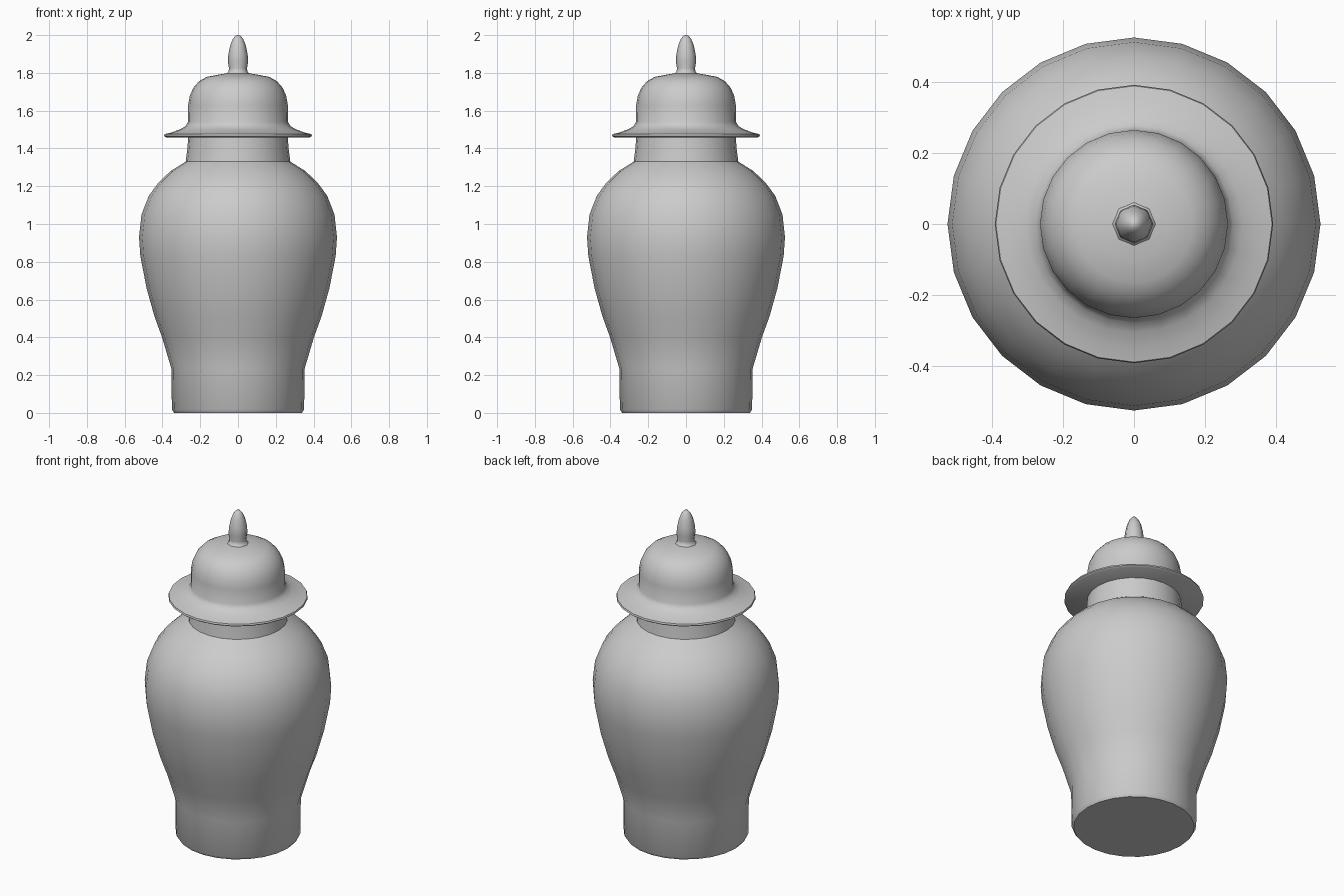
import bpy, bmesh, math

if "Cube" in bpy.data.objects:
    bpy.data.objects.remove(bpy.data.objects["Cube"])


def lathe(name, profile, sides, sharp_angle):
    """Revolve an (r, z) profile, listed bottom to top, around the z axis."""
    bm = bmesh.new()
    rings = []
    for r, z in profile:
        if r == 0:
            rings.append([bm.verts.new((0, 0, z))] * sides)
        else:
            rings.append([bm.verts.new((r * math.cos(2 * math.pi * i / sides),
                                        r * math.sin(2 * math.pi * i / sides), z))
                          for i in range(sides)])
    for low, high in zip(rings, rings[1:]):
        for i in range(sides):
            j = (i + 1) % sides
            corners = list(dict.fromkeys((low[i], low[j], high[j], high[i])))
            bm.faces.new(corners)
    bmesh.ops.recalc_face_normals(bm, faces=bm.faces)
    for f in bm.faces:
        f.smooth = True
    for e in bm.edges:
        e.smooth = e.calc_face_angle(0) < math.radians(sharp_angle)
    mesh = bpy.data.meshes.new(name)
    bm.to_mesh(mesh)
    bm.free()
    ob = bpy.data.objects.new(name, mesh)
    bpy.context.collection.objects.link(ob)
    return ob


# Jar body: foot, belly, shoulder and neck (neck runs up into the lid)
lathe("jar_body", [
    (0, 0), (0.338, 0), (0.35, 0.018), (0.353, 0.235), (0.402, 0.40),
    (0.442, 0.51), (0.484, 0.66), (0.517, 0.83), (0.524, 0.93),
    (0.511, 1.05), (0.472, 1.15), (0.42, 1.22), (0.357, 1.28),
    (0.277, 1.33), (0.268, 1.40), (0.262, 1.48), (0, 1.48)], 24, 40)

# Lid: flat brim sweeping up into a dome
lathe("lid", [
    (0, 1.458), (0.38, 1.458), (0.391, 1.466), (0.388, 1.476),
    (0.35, 1.485), (0.305, 1.502), (0.278, 1.518), (0.265, 1.54),
    (0.264, 1.63), (0.255, 1.68), (0.236, 1.722), (0.205, 1.757),
    (0.165, 1.779), (0.10, 1.791), (0.065, 1.797), (0, 1.803)], 24, 40)

# Finial: pointed bud on a small waist
lathe("lid_finial", [
    (0, 1.785), (0.066, 1.793), (0.05, 1.806), (0.048, 1.825), (0.054, 1.86),
    (0.051, 1.90), (0.04, 1.95), (0.027, 1.98), (0.013, 1.997), (0, 2.0)], 8, 60)
